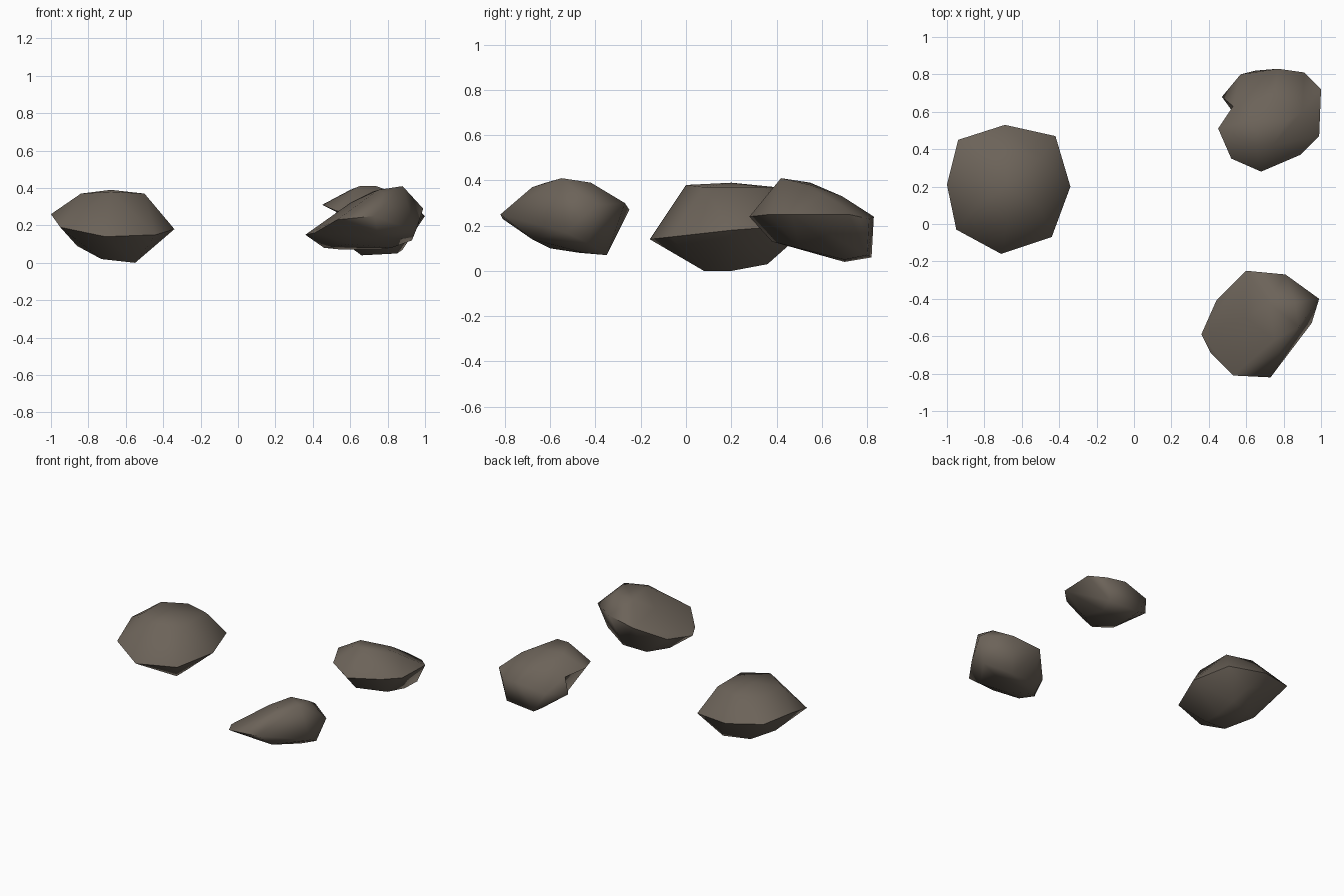
import bpy
import bmesh
import math
from mathutils import Vector

default_cube = bpy.data.objects.get("Cube")
if default_cube:
    bpy.data.objects.remove(default_cube, do_unlink=True)


def make_material(name, colour):
    material = bpy.data.materials.new(name)
    material.use_nodes = True
    material.diffuse_color = colour
    shader = material.node_tree.nodes["Principled BSDF"]
    shader.inputs["Base Color"].default_value = colour
    shader.inputs["Roughness"].default_value = 0.9
    return material


stone = make_material("brown grey stone", (.15, .125, .1, 1))


def make_rock(name, girdle, crown, base, dents=()):
    """Wrap a rough skin around three loops of corners, then press in any dents."""
    bm = bmesh.new()
    for corner in (*girdle, *crown, *base):
        bm.verts.new(corner)
    pressed = [(bm.verts.new(start), Vector(end)) for start, end in dents]
    hull = bmesh.ops.convex_hull(bm, input=bm.verts[:])
    # Remove the corners that ended up inside the skin
    loose = [v for v in hull["geom_interior"] if isinstance(v, bmesh.types.BMVert)]
    bmesh.ops.delete(bm, geom=loose, context="VERTS")
    for vert, end in pressed:
        if vert.is_valid:
            vert.co = end
    bmesh.ops.recalc_face_normals(bm, faces=bm.faces[:])

    mesh = bpy.data.meshes.new(name)
    bm.to_mesh(mesh)
    bm.free()
    mesh.materials.append(stone)
    rock = bpy.data.objects.new(name, mesh)
    bpy.context.scene.collection.objects.link(rock)

    bpy.ops.object.select_all(action="DESELECT")
    rock.select_set(True)
    bpy.context.view_layer.objects.active = rock
    bpy.ops.object.shade_smooth_by_angle(angle=math.radians(65))
    return rock


# Large flat-topped rock
make_rock(
    "large_rock",
    girdle=[(-1, .21, .26), (-.94, .45, .25), (-.69, .53, .22), (-.42, .47, .2),
            (-.34, .2, .18), (-.44, -.07, .15), (-.71, -.16, .14), (-.95, -.03, .19)],
    crown=[(-.84, .1, .37), (-.68, 0, .38), (-.5, .08, .37), (-.5, .35, .37),
           (-.68, .4, .37), (-.84, .32, .37), (-.68, .2, .39)],
    base=[(-.55, .08, 0), (-.55, .2, 0), (-.73, .06, .02), (-.73, .3, .03),
          (-.86, .2, .09), (-.55, .36, .03), (-.6, .45, .11)],
)

# Front rock, low at one end and rising to the other
make_rock(
    "front_rock",
    girdle=[(.36, -.59, .15), (.44, -.41, .17), (.6, -.25, .27), (.81, -.27, .3),
            (.99, -.4, .29), (.95, -.53, .17), (.73, -.82, .25), (.53, -.81, .23),
            (.41, -.69, .16)],
    crown=[(.88, -.55, .41), (.75, -.62, .39), (.72, -.42, .38), (.86, -.42, .39),
           (.6, -.5, .32), (.78, -.68, .37), (.5, -.58, .24)],
    base=[(.56, -.35, .07), (.75, -.35, .07), (.46, -.47, .08), (.82, -.45, .08),
          (.6, -.6, .1), (.75, -.68, .14), (.93, -.43, .12)],
)

# Back rock, sloping down to the rear, with a notch in one side
make_rock(
    "back_rock",
    girdle=[(.45, .51, .31), (.52, .35, .28), (.68, .28, .24), (.89, .37, .25),
            (.99, .47, .25), (1, .72, .25), (.91, .81, .23), (.77, .83, .24),
            (.57, .8, .2), (.47, .68, .18)],
    crown=[(.65, .42, .41), (.74, .42, .41), (.6, .55, .39), (.82, .55, .38),
           (.75, .69, .33), (.9, .6, .34)],
    base=[(.66, .7, .04), (.85, .7, .05), (.65, .82, .06), (.88, .8, .07),
          (.6, .5, .1), (.85, .5, .1), (.68, .38, .13)],
    dents=[((.43, .61, .25), (.53, .63, .27))],
)
